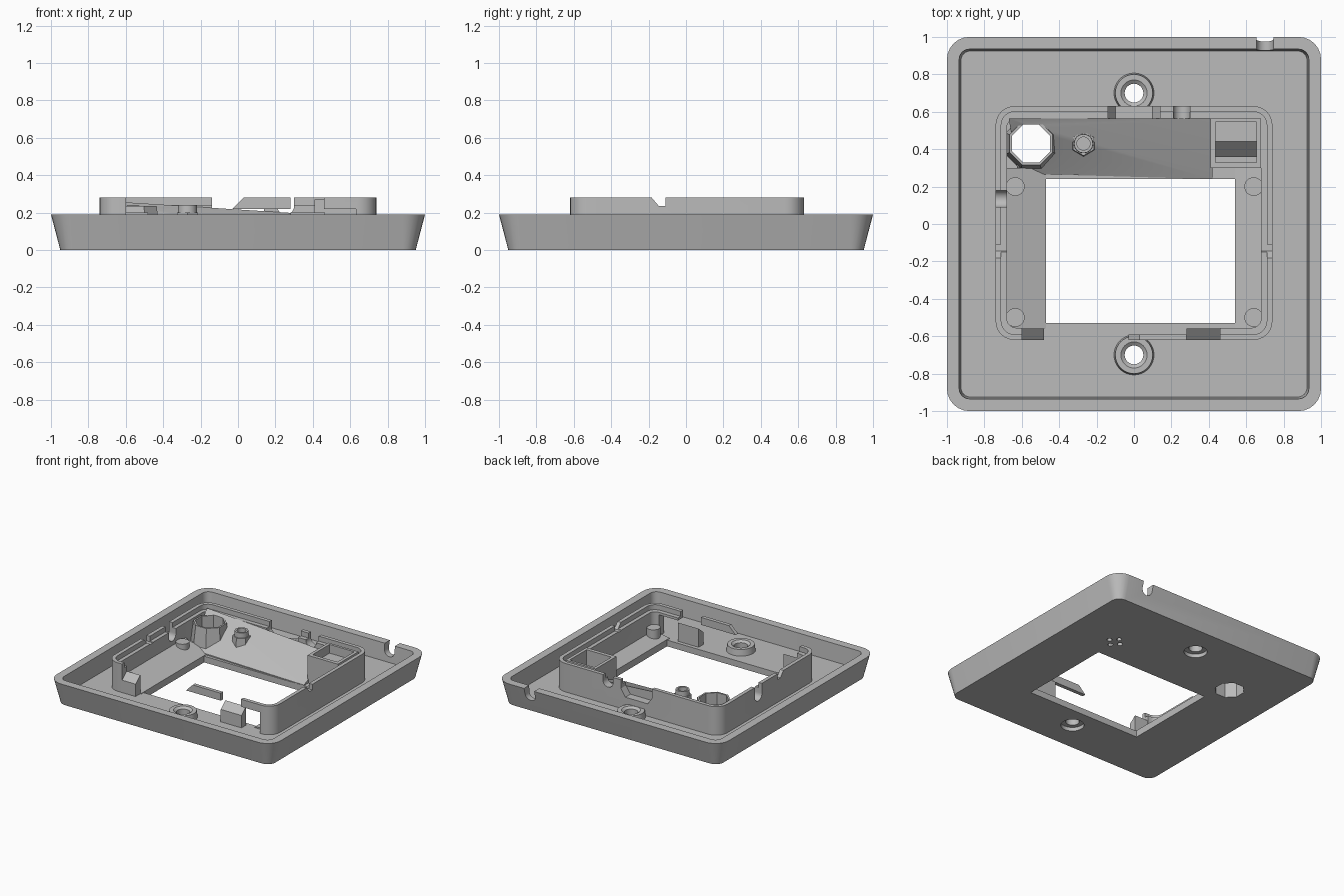
import bpy, bmesh, math
from mathutils import Matrix

if "Cube" in bpy.data.objects:
    bpy.data.objects.remove(bpy.data.objects["Cube"])

GREY = (0.5, 0.5, 0.5, 1)
mat = bpy.data.materials.new("plain grey")
mat.use_nodes = True
mat.diffuse_color = GREY
mat.node_tree.nodes["Principled BSDF"].inputs["Base Color"].default_value = GREY


def finish(name, bm):
    bmesh.ops.recalc_face_normals(bm, faces=bm.faces)
    mesh = bpy.data.meshes.new(name)
    bm.to_mesh(mesh)
    bm.free()
    ob = bpy.data.objects.new(name, mesh)
    bpy.context.collection.objects.link(ob)
    mesh.materials.append(mat)
    return ob


def box(name, x0, x1, y0, y1, z0, z1):
    bm = bmesh.new()
    bmesh.ops.create_cube(bm, size=1)
    for v in bm.verts:
        v.co = (x1 if v.co.x > 0 else x0, y1 if v.co.y > 0 else y0, z1 if v.co.z > 0 else z0)
    return finish(name, bm)


def cone(name, x, y, z0, z1, r0, r1, n=32, turn=0, axis=None):
    bm = bmesh.new()
    bmesh.ops.create_cone(bm, cap_ends=True, segments=n, radius1=r0, radius2=r1, depth=z1 - z0)
    m = Matrix.Rotation(turn, 4, "Z")
    if axis:
        m = Matrix.Rotation(math.pi / 2, 4, axis)
    bm.transform(Matrix.Translation((x, y, (z0 + z1) / 2)) @ m)
    return finish(name, bm)


def hull(name, points):
    bm = bmesh.new()
    for p in points:
        bm.verts.new(p)
    bmesh.ops.convex_hull(bm, input=bm.verts)
    return finish(name, bm)


def rounded(hx, hy, r, z, cy=0, n=6):
    pts = []
    for i, (sx, sy) in enumerate([(1, 1), (-1, 1), (-1, -1), (1, -1)]):
        for k in range(n + 1):
            a = (i + k / n) * math.pi / 2
            pts.append((sx * (hx - r) + r * math.cos(a), cy + sy * (hy - r) + r * math.sin(a), z))
    return pts


def loft(name, loops, closed=False):
    bm = bmesh.new()
    rings = [[bm.verts.new(p) for p in loop] for loop in loops]
    pairs = list(zip(rings, rings[1:]))
    if closed:
        pairs.append((rings[-1], rings[0]))
    else:
        bm.faces.new(rings[0])
        bm.faces.new(rings[-1])
    for a, b in pairs:
        for i in range(len(a)):
            j = (i + 1) % len(a)
            bm.faces.new((a[i], a[j], b[j], b[i]))
    return finish(name, bm)


def cut(ob, *cutters):
    for c in cutters:
        mod = ob.modifiers.new("cut", "BOOLEAN")
        mod.operation, mod.solver, mod.object = "DIFFERENCE", "EXACT", c
    dg = bpy.context.evaluated_depsgraph_get()
    mesh = bpy.data.meshes.new_from_object(ob.evaluated_get(dg))
    ob.modifiers.clear()
    ob.data = mesh
    for c in cutters:
        bpy.data.objects.remove(c)


FLOOR = 0.05
TX, TY = -0.55, 0.43      # faceted tube
SX, SY = 0.545, 0.43      # socket
HX0, HX1, HY0, HY1 = -0.47, 0.54, -0.53, 0.24   # window


def tube_hole():
    return cone("cutter", TX, TY, -0.1, 0.5, 0.11, 0.11, 8, math.pi / 8)


# Tray with flared sides and a raised rim
tray = loft("tray", [rounded(0.95, 0.95, 0.07, 0), rounded(1, 1, 0.12, 0.19),
                     rounded(0.935, 0.935, 0.055, 0.19), rounded(0.925, 0.925, 0.05, FLOOR)])
holes = [box("cutter", HX0, HX1, HY0, HY1, -0.1, 0.2), tube_hole(),
         cone("cutter", 0.7, 1, 0.02, 0.26, 0.045, 0.045, 24, axis="X"),
         box("cutter", 0.655, 0.745, 0.88, 1.12, 0.14, 0.3)]
for s in (-1, 1):
    holes.append(cone("cutter", 0, s * 0.7, -0.1, 0.2, 0.085, 0.085))
    for t in (-1, 1):
        holes.append(cone("cutter", SX + s * 0.05 * (t > 0), SY + s * 0.05 * (t < 0),
                          -0.1, 0.1, 0.02, 0.02, 12))
cut(tray, *holes)

# Screw bosses
for s, side in ((-1, "front"), (1, "back")):
    boss = cone(side + "_screw_boss", 0, s * 0.7, 0.03, 0.1, 0.11, 0.1)
    cut(boss, cone("cutter", 0, s * 0.7, 0, 0.2, 0.05, 0.05),
        cone("cutter", 0, s * 0.7, 0.085, 0.115, 0.05, 0.09))

# Stepped collar around the window
CY = 0.005
collar = loft("collar", [rounded(0.74, 0.625, 0.1, 0.04, CY), rounded(0.74, 0.625, 0.1, 0.28, CY),
                         rounded(0.71, 0.595, 0.07, 0.28, CY), rounded(0.71, 0.595, 0.07, 0.24, CY),
                         rounded(0.68, 0.56, 0.05, 0.24, CY), rounded(0.68, 0.56, 0.05, 0.04, CY)],
              closed=True)
cuts = [box("cutter", -0.6, 0.46, -0.7, -0.5, FLOOR, 0.4),
        box("cutter", 0.45, 0.63, -0.7, -0.5, FLOOR, 0.22),
        hull("cutter", [(x, y, z) for y in (0.45, 0.7) for x, z in
                        ((-0.1, 0.15), (0.1, 0.15), (-0.14, 0.21), (0.14, 0.21), (-0.14, 0.4), (0.14, 0.4))]),
        cone("cutter", 0.255, 0.6, 0.12, 0.35, 0.045, 0.045, 24, axis="X"),
        box("cutter", 0.21, 0.3, 0.5, 0.7, 0.235, 0.4),
        cone("cutter", -0.71, 0.135, 0.1, 0.3, 0.045, 0.045, 24, axis="Y"),
        box("cutter", -0.8, -0.6, 0.09, 0.18, 0.2, 0.4)]
for s in (-1, 1):
    cuts.append(hull("cutter", [(s * x, y, z) for x in (0.6, 0.8) for y, z in
                                ((-0.2, 0.3), (-0.145, 0.235), (-0.11, 0.235), (-0.11, 0.3))]))
cut(collar, *cuts)

# Front bar and wedge catches
hull("front_bar", [(x, y, z) for y in (-0.62, -0.59) for x, z in
                   ((-0.03, 0.22), (0.03, 0.28), (0.28, 0.28), (0.28, 0.22))])
for x0, x1, side in ((0.28, 0.465, "left"), (-0.6, -0.48, "right")):
    hull(side + "_catch", [(x, y, z) for x in (x0, x1) for y, z in
                           ((-0.62, 0.04), (-0.56, 0.04), (-0.56, 0.2), (-0.62, 0.15))])

# Sloping floor beside the window
hull("right_slope", [(x, y, z) for y in (HY0 - 0.03, 0.3) for x, z in
                     ((HX0, 0.04), (HX0, 0.055), (-0.68, 0.12), (-0.68, 0.04))])
hull("left_slope", [(x, y, z) for y in (HY0 - 0.03, 0.3) for x, z in
                    ((HX1, 0.04), (HX1, 0.055), (0.68, 0.08), (0.68, 0.04))])

# Ramp along the back wall
tops = [(-0.67, 0.565, 0.26), (0.42, 0.565, 0.19), (-0.62, 0.27, 0.06), (0.42, HY1, 0.055)]
ramp = hull("back_ramp", tops + [(x, y, 0.04) for x, y, z in tops])
cut(ramp, tube_hole())

# Faceted tube and small post
tube = cone("faceted_tube", TX, TY, 0.03, 0.235, 0.15, 0.125, 8, math.pi / 8)
cut(tube, tube_hole())
cone("post_base", -0.27, 0.43, 0.04, 0.2, 0.075, 0.065, 6)
post = cone("post", -0.27, 0.43, 0.1, 0.24, 0.055, 0.05, 24)
cut(post, cone("cutter", -0.27, 0.43, 0.205, 0.3, 0.035, 0.035, 24))

# Square socket with a sloped step inside
socket = box("socket", 0.41, 0.68, 0.3, 0.565, 0.04, 0.27)
cut(socket, box("cutter", 0.435, 0.655, 0.33, 0.545, 0.1, 0.4))
hull("socket_step", [(x, y, z) for x in (0.43, 0.66) for y, z in
                     ((0.44, 0.09), (0.44, 0.2), (0.36, 0.12), (0.36, 0.09), (0.55, 0.2), (0.55, 0.09))])

# Round corner pads
for x in (-0.635, 0.64):
    for y in (-0.5, 0.2):
        cone("corner_pad", x, y, 0.04, 0.14, 0.05, 0.05, 24)

# Smooth the curves, keep edges sharp
for ob in bpy.context.scene.objects:
    ob.select_set(ob.type == "MESH")
bpy.context.view_layer.objects.active = tray
bpy.ops.object.shade_smooth_by_angle(angle=math.radians(30))
